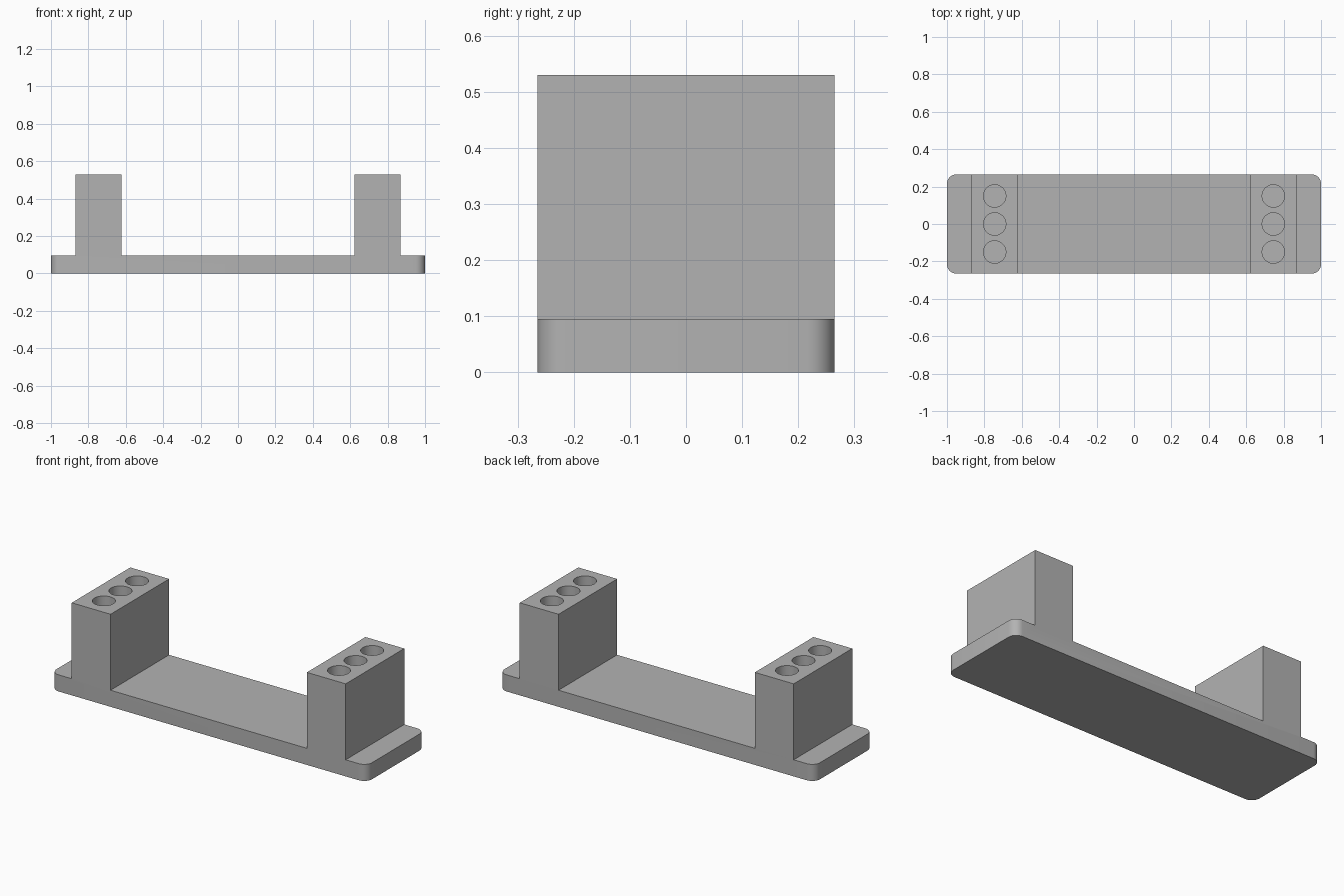
import bpy, bmesh, math

if "Cube" in bpy.data.objects:
    bpy.data.objects.remove(bpy.data.objects["Cube"], do_unlink=True)

HALF_DEPTH = 0.265
PLATE_TOP, POST_TOP = 0.095, 0.53
POST_IN, POST_OUT = 0.622, 0.868
POST_MID = (POST_IN + POST_OUT) / 2
HOLE_R, HOLE_DEPTH = 0.06, 0.35

grey = bpy.data.materials.new("plain grey")
grey.use_nodes = True
colour = (0.45, 0.45, 0.45, 1)
grey.diffuse_color = colour
grey.node_tree.nodes["Principled BSDF"].inputs["Base Color"].default_value = colour


def add_object(name, bm):
    bmesh.ops.recalc_face_normals(bm, faces=bm.faces)
    mesh = bpy.data.meshes.new(name)
    bm.to_mesh(mesh)
    bm.free()
    mesh.materials.append(grey)
    obj = bpy.data.objects.new(name, mesh)
    bpy.context.collection.objects.link(obj)
    return obj


# Base plate and two posts: mirrored profile extruded front to back
half = [(1, 0), (1, PLATE_TOP), (POST_OUT, PLATE_TOP), (POST_OUT, POST_TOP),
        (POST_IN, POST_TOP), (POST_IN, PLATE_TOP)]
profile = half + [(-x, z) for x, z in reversed(half)]
bm = bmesh.new()
face = bm.faces.new([bm.verts.new((x, -HALF_DEPTH, z)) for x, z in profile])
ext = bmesh.ops.extrude_face_region(bm, geom=[face])
moved = [v for v in ext["geom"] if isinstance(v, bmesh.types.BMVert)]
bmesh.ops.translate(bm, verts=moved, vec=(0, 2 * HALF_DEPTH, 0))

# Rounded plate corners
corners = [e for e in bm.edges
           if all(abs(v.co.x) > 0.99 for v in e.verts)
           and abs(e.verts[0].co.z - e.verts[1].co.z) > 0.01]
bmesh.ops.bevel(bm, geom=corners, offset=0.05, segments=8, profile=0.5,
                affect='EDGES')
bracket = add_object("base_with_posts", bm)

# Three blind holes in the top of each post
bm = bmesh.new()
for side in (-1, 1):
    for row in (-1, 0, 1):
        made = bmesh.ops.create_cone(bm, cap_ends=True, segments=40,
                                     radius1=HOLE_R, radius2=HOLE_R,
                                     depth=2 * HOLE_DEPTH)
        bmesh.ops.translate(bm, verts=made["verts"],
                            vec=(side * POST_MID, row * 0.15, POST_TOP))
cutter = add_object("hole_cutter", bm)
cutter.hide_render = True

cut = bracket.modifiers.new("holes", 'BOOLEAN')
cut.operation = 'DIFFERENCE'
cut.solver = 'EXACT'
cut.object = cutter

# Apply the cut and shade the round surfaces smooth
bpy.ops.object.select_all(action='DESELECT')
bracket.select_set(True)
bpy.context.view_layer.objects.active = bracket
bpy.ops.object.modifier_apply(modifier=cut.name)
bpy.data.objects.remove(cutter, do_unlink=True)
bpy.ops.object.shade_smooth_by_angle(angle=math.radians(30))
